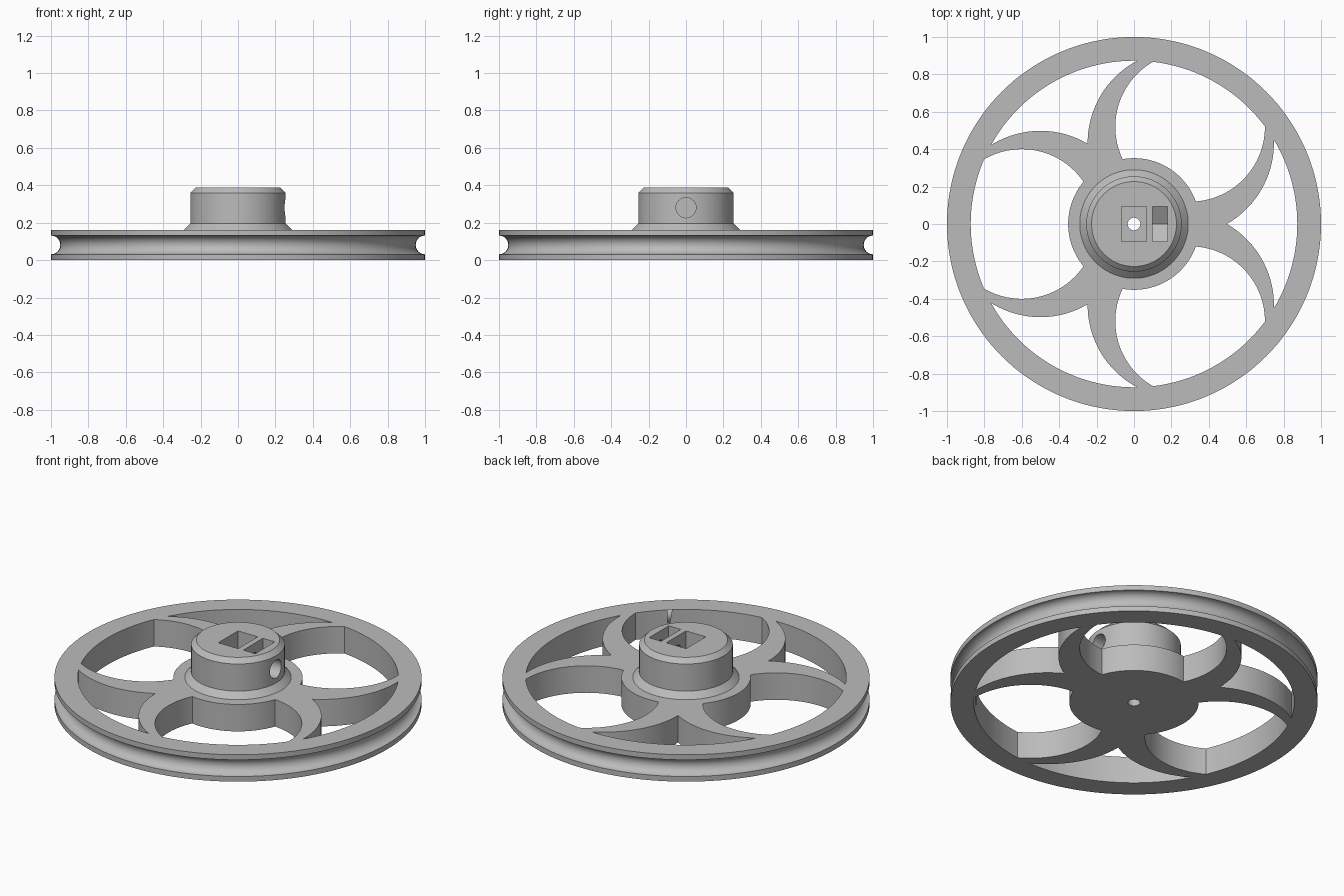
import bpy, bmesh, math
from math import pi, cos, sin, atan2, sqrt
from mathutils import Matrix, Vector

if "Cube" in bpy.data.objects:
    bpy.data.objects.remove(bpy.data.objects["Cube"], do_unlink=True)

grey = bpy.data.materials.new("light grey plastic")
grey.use_nodes = True
colour = (0.5, 0.5, 0.5, 1)
grey.diffuse_color = colour
grey.node_tree.nodes["Principled BSDF"].inputs["Base Color"].default_value = colour

THICK = 0.162     # disc thickness
TOP = 0.387       # top of the boss
RIM_IN = 0.873    # inside radius of the rim
HUB = 0.352       # radius of the flat hub


def finish(name, bm):
    bmesh.ops.recalc_face_normals(bm, faces=bm.faces)
    mesh = bpy.data.meshes.new(name)
    bm.to_mesh(mesh)
    bm.free()
    mesh.materials.append(grey)
    obj = bpy.data.objects.new(name, mesh)
    bpy.context.collection.objects.link(obj)
    return obj


def lathe(name, profile, steps=144):
    """Revolve an (r, z) outline that starts and ends on the axis."""
    bm = bmesh.new()
    verts = [bm.verts.new((r, 0, z)) for r, z in profile]
    edges = [bm.edges.new(pair) for pair in zip(verts, verts[1:])]
    bmesh.ops.spin(bm, geom=verts + edges, cent=(0, 0, 0), axis=(0, 0, 1),
                   angle=2 * pi, steps=steps, use_merge=True)
    bmesh.ops.remove_doubles(bm, verts=bm.verts, dist=1e-5)
    return finish(name, bm)


def prism(bm, outline, depth, matrix):
    """Extrude a flat outline along its local z and place it."""
    base = bm.faces.new([bm.verts.new(matrix @ Vector((x, y, 0))) for x, y in outline])
    new = bmesh.ops.extrude_face_region(bm, geom=[base])["geom"]
    shift = matrix.to_3x3() @ Vector((0, 0, depth))
    bmesh.ops.translate(bm, vec=shift, verts=[g for g in new if isinstance(g, bmesh.types.BMVert)])


def arc(cx, cy, r, start, end, n=28):
    """Points on an arc, leaving out the last one."""
    return [(cx + r * cos(start + (end - start) * i / n),
             cy + r * sin(start + (end - start) * i / n)) for i in range(n)]


def crossing(c, r, big):
    """Where circle (c, 0, r) meets a circle of radius big round the axis."""
    x = (big * big + c * c - r * r) / (2 * c)
    return x, sqrt(big * big - x * x)


# Wheel body: grooved disc, flared collar and chamfered boss
groove = [(1 + 0.05 * cos(a), THICK / 2 + 0.05 * sin(a))
          for a in [-pi / 2 - pi * i / 16 for i in range(17)]]
wheel = lathe("pulley_wheel", [(0, 0), (1, 0)] + groove + [
    (1, THICK), (0.29, THICK), (0.255, 0.197), (0.255, 0.36), (0.227, TOP), (0, TOP)])

# Large windows: round openings trimmed by the hub and rim
hx, hy = crossing(0.6, 0.4, HUB)
rx, ry = crossing(0.6, 0.4, RIM_IN)
hub_a, rim_a = atan2(hy, hx), atan2(ry, rx)
large = (arc(0, 0, HUB, hub_a, -hub_a)
         + arc(0.6, 0, 0.4, atan2(-hy, hx - 0.6) + 2 * pi, atan2(-ry, rx - 0.6) + 2 * pi)
         + arc(0, 0, RIM_IN, -rim_a, rim_a)
         + arc(0.6, 0, 0.4, atan2(ry, rx - 0.6), atan2(hy, hx - 0.6)))

# Small windows: pointed openings between neighbouring crescent spokes
SPOKE = 0.498
cx, cy = 0.5 * cos(pi / 3), 0.5 * sin(pi / 3)
tip = cx + sqrt(SPOKE ** 2 - cy ** 2)
sx, sy = crossing(0.5, SPOKE, RIM_IN)
end_a = pi / 3 - atan2(sy, sx)
ex, ey = RIM_IN * cos(end_a), RIM_IN * sin(end_a)
side = arc(cx, cy, SPOKE, atan2(-cy, tip - cx), atan2(ey - cy, ex - cx))
small = (side + arc(0, 0, RIM_IN, end_a, -end_a) + [(ex, -ey)]
         + [(x, -y) for x, y in reversed(side[1:])])

bm = bmesh.new()
for i in range(3):
    for outline, turn in ((large, pi / 3), (small, 0)):
        place = Matrix.Rotation(turn + i * 2 * pi / 3, 4, "Z") @ Matrix.Translation((0, 0, -0.1))
        prism(bm, outline, 0.4, place)
cutters = [finish("window_cutter", bm)]


def cutter(name, outline, depth, matrix):
    bm = bmesh.new()
    prism(bm, outline, depth, matrix)
    cutters.append(finish(name, bm))


# Shaft socket and small axle bore
cutter("socket_cutter", [(-0.066, -0.093), (0.066, -0.093), (0.066, 0.093), (-0.066, 0.093)],
       0.5, Matrix.Translation((0, 0, 0.1)))
cutter("bore_cutter", arc(0, 0, 0.034, 0, 2 * pi, 32), 0.4, Matrix.Translation((0, 0, -0.1)))

# Nut pocket with a pointed floor, and screw hole; local z runs along x
sideways = Matrix(((0, 0, 1, 0), (1, 0, 0, 0), (0, 1, 0, 0.28), (0, 0, 0, 1)))
cutter("nut_cutter", [(0, -0.107), (0.093, -0.053), (0.093, 0.2), (-0.093, 0.2), (-0.093, -0.053)],
       0.08, Matrix.Translation((0.1, 0, 0)) @ sideways)
cutter("screw_cutter", arc(0, 0, 0.054, 0, 2 * pi, 40), 0.4,
       Matrix.Translation((0.01, 0, 0)) @ sideways)

# Cut the openings
for obj in bpy.context.selected_objects:
    obj.select_set(False)
bpy.context.view_layer.objects.active = wheel
wheel.select_set(True)
for tool in cutters:
    cut = wheel.modifiers.new(tool.name, "BOOLEAN")
    cut.operation = "DIFFERENCE"
    cut.solver = "EXACT"
    cut.object = tool
    tool.hide_render = True
    bpy.ops.object.modifier_apply(modifier=cut.name)
for tool in cutters:
    bpy.data.objects.remove(tool, do_unlink=True)
bpy.ops.object.shade_smooth_by_angle(angle=math.radians(25))
